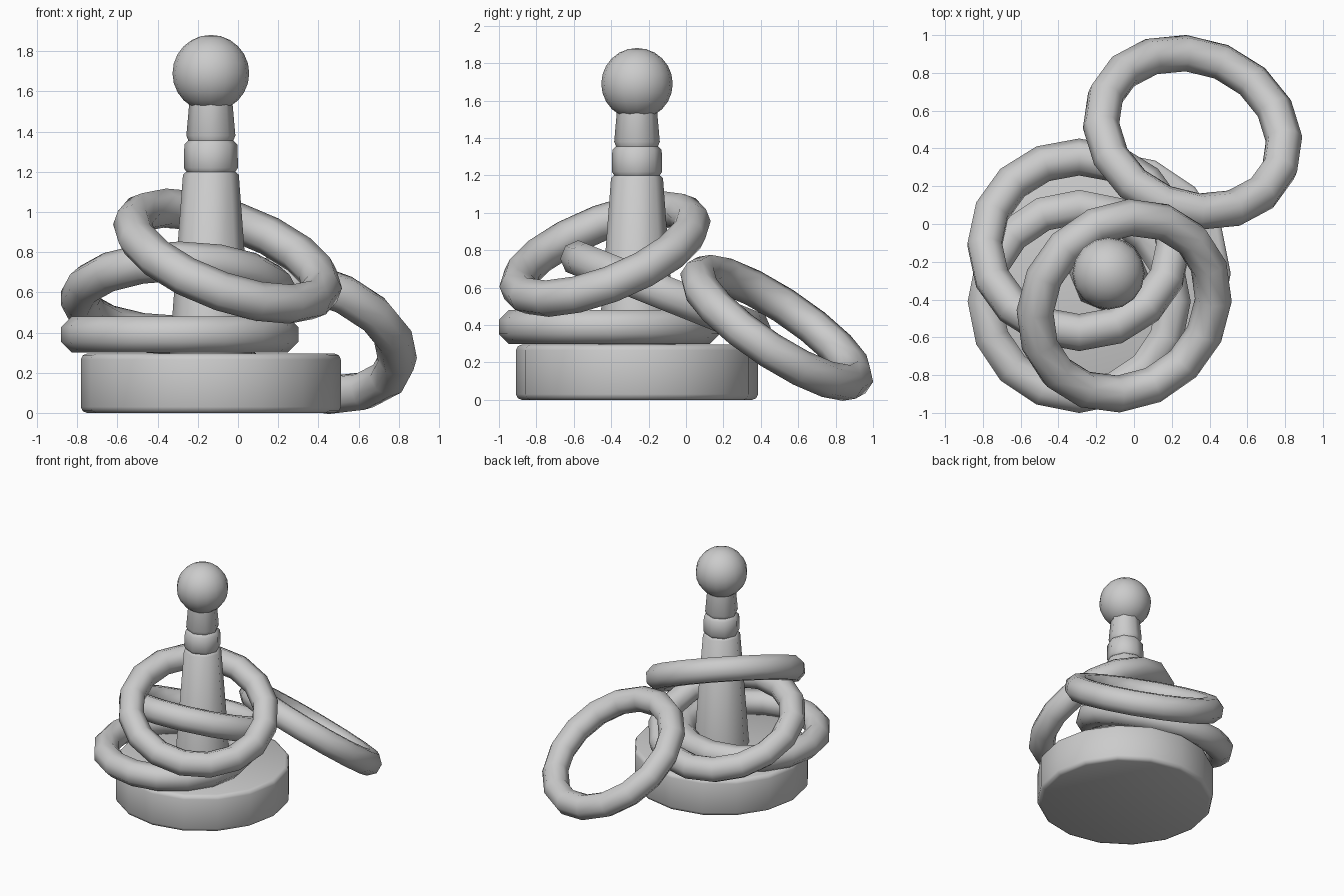
import bpy, bmesh, math
from mathutils import Vector

if "Cube" in bpy.data.objects:
    bpy.data.objects.remove(bpy.data.objects["Cube"])

grey = bpy.data.materials.new("light_grey")
grey.diffuse_color = (0.6, 0.6, 0.6, 1)
grey.use_nodes = True
grey.node_tree.nodes["Principled BSDF"].inputs["Base Color"].default_value = grey.diffuse_color
CX, CY = -0.135, -0.262   # axis of the base and peg


def finish(name, bm, angle):
    bmesh.ops.recalc_face_normals(bm, faces=bm.faces)
    mesh = bpy.data.meshes.new(name)
    bm.to_mesh(mesh)
    bm.free()
    mesh.materials.append(grey)
    ob = bpy.data.objects.new(name, mesh)
    bpy.context.collection.objects.link(ob)
    bpy.ops.object.select_all(action='DESELECT')
    ob.select_set(True)
    bpy.context.view_layer.objects.active = ob
    bpy.ops.object.shade_smooth_by_angle(angle=math.radians(angle))
    return ob


def bridge(bm, loops, closed=False):
    pairs = list(zip(loops, loops[1:]))
    if closed:
        pairs.append((loops[-1], loops[0]))
    for a, b in pairs:
        n = len(a)
        for i in range(n):
            j = (i + 1) % n
            bm.faces.new((a[i], a[j], b[j], b[i]))


def lathe(name, profile, sides, angle):
    """Turned solid from (radius, height) points, capped at both ends."""
    bm = bmesh.new()
    loops = [[bm.verts.new((r * math.cos(math.tau * i / sides),
                            r * math.sin(math.tau * i / sides), z))
              for i in range(sides)] for r, z in profile]
    bridge(bm, loops)
    bm.faces.new(loops[0])
    bm.faces.new(loops[-1])
    ob = finish(name, bm, angle)
    ob.location = (CX, CY, 0)


def ring(name, center, normal, major=0.5, minor=0.098, around=16, section=8):
    """Low-poly torus facing along the given normal."""
    bm = bmesh.new()
    loops = []
    for i in range(around):
        a = math.tau * i / around
        loop = []
        for k in range(section):
            t = math.tau * (k + 0.5) / section
            r = major + minor * math.cos(t)
            loop.append(bm.verts.new((r * math.cos(a), r * math.sin(a),
                                      minor * math.sin(t))))
        loops.append(loop)
    bridge(bm, loops, closed=True)
    ob = finish(name, bm, 80)
    ob.rotation_mode = 'QUATERNION'
    ob.rotation_quaternion = Vector((0, 0, 1)).rotation_difference(Vector(normal))
    ob.location = center


# Round base with softened rims
lathe("base", [(0.617, 0), (0.638, 0.009), (0.647, 0.03),
               (0.647, 0.265), (0.638, 0.286), (0.617, 0.295)], 16, 50)

# Tapered peg with two grooves
lathe("peg", [(0.207, 0.28), (0.139, 1.185), (0.122, 1.2), (0.135, 1.22),
              (0.132, 1.335), (0.112, 1.355), (0.122, 1.38), (0.106, 1.56)], 8, 60)

# Ball on top of the peg
bm = bmesh.new()
bmesh.ops.create_uvsphere(bm, u_segments=16, v_segments=12, radius=0.191)
finish("ball", bm, 60).location = (CX, CY, 1.69)

# Four tossed rings
ring("flat_ring", (-0.29, -0.41, 0.39), (0, 0, 1))
ring("lower_tilted_ring", (-0.29, -0.11, 0.57), (0, 0.37, 0.93))
ring("upper_tilted_ring", (-0.052, -0.433, 0.78), (0.37, -0.4, 1))
ring("leaning_ring", (0.31, 0.485, 0.385), (0.24, 0.54, 0.807))
